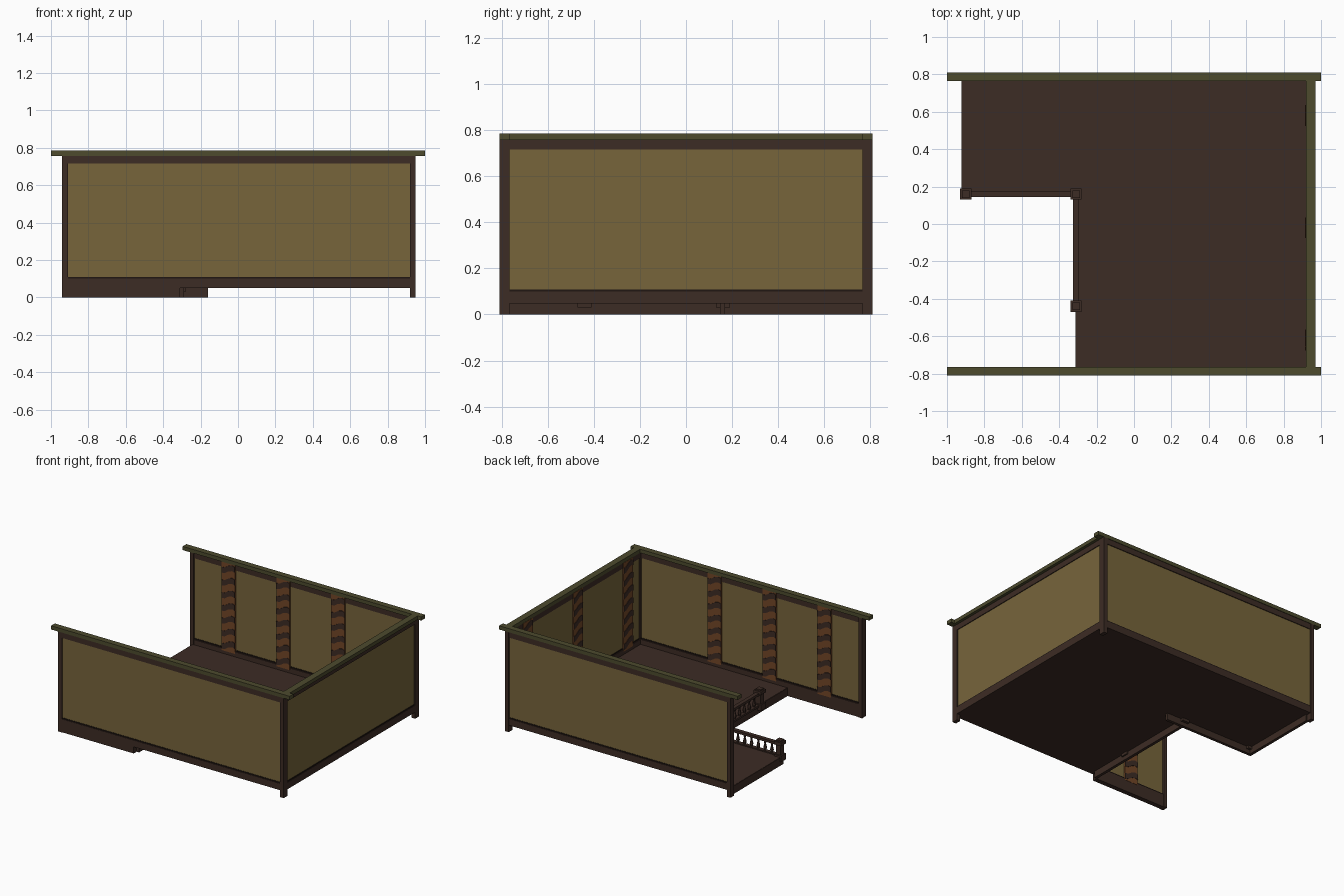
import bpy, bmesh, math
from mathutils import Matrix, Vector

if "Cube" in bpy.data.objects:
    bpy.data.objects.remove(bpy.data.objects["Cube"])

def mat(name, rgb):
    m = bpy.data.materials.new(name)
    m.diffuse_color = (*rgb, 1)
    m.use_nodes = True
    m.node_tree.nodes["Principled BSDF"].inputs["Base Color"].default_value = m.diffuse_color
    return m

PLASTER = mat("tan_plaster", (0.185, 0.130, 0.044))
TIMBER = mat("dark_timber", (0.046, 0.025, 0.018))
CAP = mat("olive_cap", (0.074, 0.070, 0.027))
CARVED = mat("orange_wood", (0.170, 0.062, 0.020))
SHADOW = mat("black_brown", (0.014, 0.008, 0.006))

def add_box(bm, x0, x1, y0, y1, z0, z1):
    m = Matrix.Translation(((x0 + x1) / 2, (y0 + y1) / 2, (z0 + z1) / 2)) @ \
        Matrix.Diagonal((x1 - x0, y1 - y0, z1 - z0, 1))
    bmesh.ops.create_cube(bm, size=1, matrix=m)

def finish(name, bm, *mats):
    bmesh.ops.recalc_face_normals(bm, faces=bm.faces)
    me = bpy.data.meshes.new(name)
    bm.to_mesh(me)
    bm.free()
    for m in mats:
        me.materials.append(m)
    ob = bpy.data.objects.new(name, me)
    bpy.context.collection.objects.link(ob)
    return ob

def boxes(name, m, *dims):
    bm = bmesh.new()
    for d in dims:
        add_box(bm, *d)
    return finish(name, bm, m)

# Front and back walls
for side, s in (("front", -1), ("back", 1)):
    def ys(a, b):
        return tuple(sorted((s * a, s * b)))
    boxes(side + "_wall_panel", PLASTER, (-0.92, 0.93, *ys(0.78, 0.80), 0.06, 0.75))
    boxes(side + "_wall_beams", TIMBER,
          (-0.92, 0.93, *ys(0.775, 0.806), 0.715, 0.757),
          (-0.92, 0.93, *ys(0.77, 0.806), 0.05, 0.10))
    boxes(side + "_wall_trim_line", SHADOW, (-0.91, 0.92, *ys(0.777, 0.803), 0.10, 0.109))
    boxes(side + "_wall_posts", TIMBER,
          (-0.94, -0.91, *ys(0.765, 0.81), 0, 0.757),
          (0.92, 0.95, *ys(0.765, 0.81), 0, 0.757))
    boxes(side + "_wall_cap", CAP, (-1, 1, *ys(0.765, 0.81), 0.757, 0.785))

# Right wall
boxes("right_wall_panel", PLASTER, (0.928, 0.942, -0.77, 0.77, 0.06, 0.75))
boxes("right_wall_beams", TIMBER,
      (0.923, 0.948, -0.77, 0.77, 0.715, 0.757), (0.92, 0.948, -0.77, 0.77, 0.048, 0.10))
boxes("right_wall_trim_line", SHADOW, (0.925, 0.945, -0.765, 0.765, 0.10, 0.109))
boxes("right_wall_cap", CAP, (0.92, 0.97, -0.765, 0.765, 0.757, 0.785))

# Deep skirting under the front wall beside the stair opening
boxes("front_deep_skirting", TIMBER, (-0.92, -0.31, -0.806, -0.77, 0, 0.06))

# L-shaped floor
bm = bmesh.new()
outline = [(-0.92, 0.775), (-0.92, 0.15), (-0.31, 0.15), (-0.31, -0.775), (0.925, -0.775), (0.925, 0.775)]
face = bm.faces.new([bm.verts.new((x, y, 0.05)) for x, y in outline])
ext = bmesh.ops.extrude_face_region(bm, geom=[face])
bmesh.ops.translate(bm, vec=(0, 0, 0.012), verts=[v for v in ext["geom"] if isinstance(v, bmesh.types.BMVert)])
finish("floor", bm, TIMBER)

# Fascia boards hanging below the open floor edges
boxes("floor_fascia", TIMBER,
      (-0.922, -0.90, 0.148, 0.77, 0, 0.06),
      (-0.92, -0.16, 0.148, 0.17, 0, 0.06),
      (-0.312, -0.29, -0.77, 0.15, 0, 0.06))

# Newel posts
for i, (x, y) in enumerate([(-0.90, 0.16), (-0.31, 0.16), (-0.31, -0.44)]):
    bm = bmesh.new()
    for w, z0, z1 in ((0.03, 0.03, 0.075), (0.02, 0.07, 0.155), (0.03, 0.15, 0.175), (0.02, 0.175, 0.185)):
        add_box(bm, x - w, x + w, y - w, y + w, z0, z1)
    finish("newel_post_%d" % (i + 1), bm, TIMBER)

# Railings with turned balusters
def railing(name, a, b):
    a, b = Vector(a), Vector(b)
    bm = bmesh.new()
    for w, z0, z1 in ((0.015, 0.055, 0.07), (0.015, 0.142, 0.16)):
        add_box(bm, min(a.x, b.x) - w, max(a.x, b.x) + w, min(a.y, b.y) - w, max(a.y, b.y) + w, z0, z1)
    n = 10
    for i in range(1, n):
        p = a.lerp(b, i / n)
        for r0, r1, z0, z1 in ((0.008, 0.013, 0.07, 0.09), (0.013, 0.006, 0.09, 0.122), (0.006, 0.011, 0.122, 0.143)):
            bmesh.ops.create_cone(bm, cap_ends=True, segments=6, radius1=r0, radius2=r1, depth=z1 - z0,
                                  matrix=Matrix.Translation((p.x, p.y, (z0 + z1) / 2)))
    finish(name, bm, TIMBER)

railing("long_railing", (-0.89, 0.16), (-0.32, 0.16))
railing("stair_railing", (-0.31, 0.15), (-0.31, -0.43))

# Striped pilasters on the inner wall faces, built facing -y
def pilaster(name, x, y, angle):
    w, z0, z1, step = 0.056, 0.085, 0.757, 0.096
    bm = bmesh.new()
    add_box(bm, -w, w, 0, 0.012, z0, z1)
    for f in bm.faces:
        f.material_index = 0
    # wavy dark bands
    us = [-w, -0.5 * w, 0.1 * w, 0.6 * w, w]
    wave = [0.0, 0.004, 0.026, 0.034, 0.028]
    for k in range(7):
        zb = z0 + 0.012 + k * step
        def ring(yy):
            low = [(u, yy, min(zb + h, z1)) for u, h in zip(us, wave)]
            high = [(u, yy, min(zb + h + 0.042, z1)) for u, h in zip(us, wave)]
            return [bm.verts.new(c) for c in low + high[::-1]]
        front, back = ring(-0.003), ring(0.001)
        new = [bm.faces.new(front), bm.faces.new(back[::-1])]
        n = len(front)
        for i in range(n):
            j = (i + 1) % n
            new.append(bm.faces.new((front[j], front[i], back[i], back[j])))
        for f in new:
            f.material_index = 1
    ob = finish(name, bm, CARVED, TIMBER)
    ob.location = (x, y, 0)
    ob.rotation_euler.z = angle

for i, x in enumerate((-0.62, -0.16, 0.30)):
    pilaster("back_pilaster_%d" % (i + 1), x, 0.768, 0)
    pilaster("front_pilaster_%d" % (i + 1), x, -0.768, math.pi)
for i, y in enumerate((-0.62, -0.02, 0.58)):
    pilaster("right_pilaster_%d" % (i + 1), 0.918, y, -math.pi / 2)
